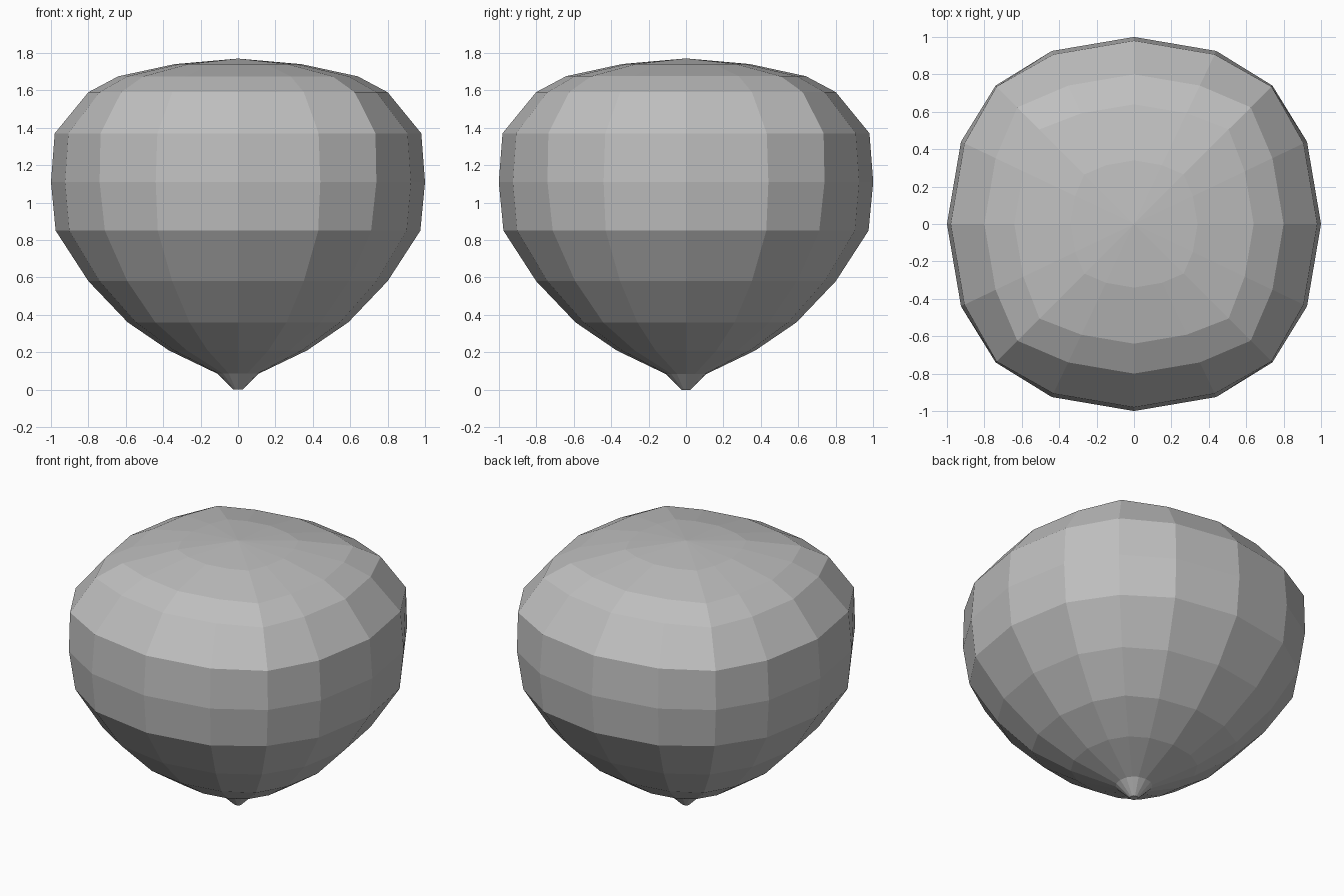
import bpy
import bmesh

if "Cube" in bpy.data.objects:
    bpy.data.objects.remove(bpy.data.objects["Cube"], do_unlink=True)

# Plain grey surface
grey = bpy.data.materials.new("plain grey")
grey.use_nodes = True
colour = (0.52, 0.52, 0.52, 1)
grey.diffuse_color = colour
grey.node_tree.nodes["Principled BSDF"].inputs["Base Color"].default_value = colour

# Ring profile from tip to crown: radius, height, corner fullness
PROFILE = [
    (0.025, 0.0, 0.72), (0.11, 0.085, 0.72), (0.37, 0.21, 0.74),
    (0.59, 0.36, 0.75), (0.80, 0.58, 0.74), (0.975, 0.85, 0.73),
    (1.0, 1.11, 0.74), (0.98, 1.37, 0.75), (0.80, 1.59, 0.78),
    (0.64, 1.675, 0.79), (0.34, 1.74, 0.78),
]


def ring_outline(radius, corner):
    """Sixteen-sided rounded square, made by turning one quarter."""
    quarter = [(1, 0), (0.925, 0.44), (corner, corner), (0.44, 0.925)]
    points = []
    for turn in range(4):
        points += [(x * radius, y * radius) for x, y in quarter]
        quarter = [(-y, x) for x, y in quarter]
    return points


# Faceted body lofted through the rings
bm = bmesh.new()
rings = [[bm.verts.new((x, y, z)) for x, y in ring_outline(r, c)]
         for r, z, c in PROFILE]
for low, high in zip(rings, rings[1:]):
    for i in range(len(low)):
        j = (i + 1) % len(low)
        bm.faces.new((low[i], low[j], high[j], high[i]))

# Flat tip and gently pointed crown
bm.faces.new(rings[0][::-1])
peak = bm.verts.new((0, 0, 1.77))
top = rings[-1]
for i in range(len(top)):
    bm.faces.new((top[i], top[(i + 1) % len(top)], peak))

bmesh.ops.recalc_face_normals(bm, faces=bm.faces[:])
mesh = bpy.data.meshes.new("faceted_body")
bm.to_mesh(mesh)
bm.free()
mesh.materials.append(grey)
body = bpy.data.objects.new("faceted_body", mesh)
bpy.context.collection.objects.link(body)
